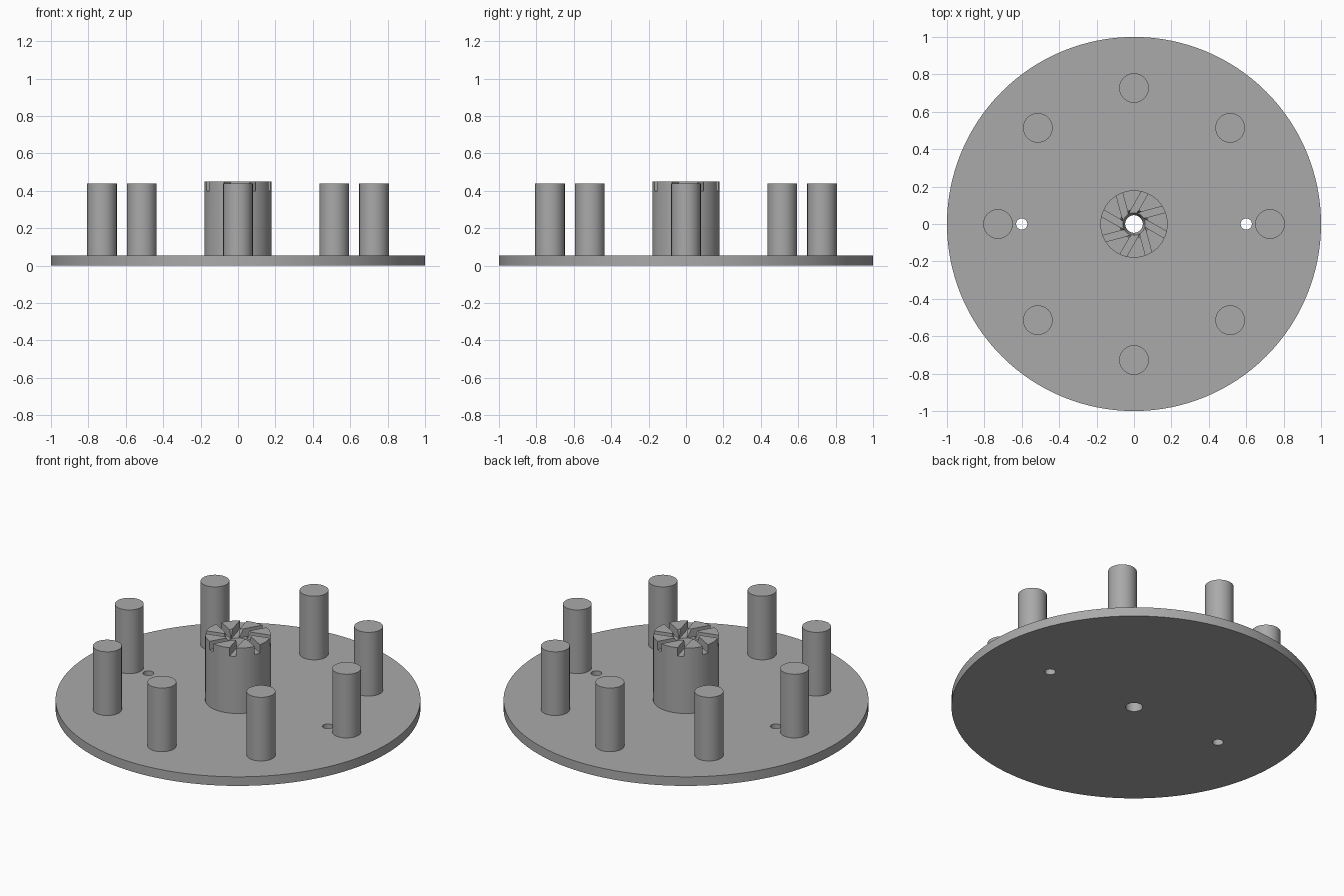
import bpy
from math import sin, cos, pi, radians
from mathutils import Matrix, Vector

if "Cube" in bpy.data.objects:
    bpy.data.objects.remove(bpy.data.objects["Cube"])

PLATE_TOP = 0.055
HUB_TOP = 0.45
BORE = 0.047

grey = bpy.data.materials.new("plain grey")
grey.use_nodes = True
colour = (0.4, 0.4, 0.4, 1)
grey.diffuse_color = colour
grey.node_tree.nodes["Principled BSDF"].inputs["Base Color"].default_value = colour


def cylinder(name, radius, z0, z1, x=0, y=0, sides=64, top_radius=None):
    bpy.ops.mesh.primitive_cone_add(
        vertices=sides, radius1=radius, radius2=top_radius or radius,
        depth=z1 - z0, location=(x, y, (z0 + z1) / 2))
    obj = bpy.context.object
    obj.name = name
    obj.data.materials.append(grey)
    return obj


def cut(target, cutter):
    mod = target.modifiers.new("cut", 'BOOLEAN')
    mod.operation = 'DIFFERENCE'
    mod.solver = 'EXACT'
    mod.object = cutter
    bpy.context.view_layer.objects.active = target
    bpy.ops.object.modifier_apply(modifier=mod.name)
    bpy.data.objects.remove(cutter)


def smooth(obj):
    bpy.ops.object.select_all(action='DESELECT')
    obj.select_set(True)
    bpy.context.view_layer.objects.active = obj
    bpy.ops.object.shade_smooth_by_angle(angle=radians(25))


# Round base plate with centre bore and two small holes
plate = cylinder("base_plate", 1, 0, PLATE_TOP, sides=128)
cut(plate, cylinder("bore_cutter", BORE, -0.1, 0.2))
for side in (-1, 1):
    cut(plate, cylinder("hole_cutter", 0.03, -0.1, 0.2, x=side * 0.6, sides=32))
smooth(plate)

# Central hub with a bore flaring out at the top
hub = cylinder("hub", 0.18, PLATE_TOP, HUB_TOP)
cut(hub, cylinder("bore_cutter", BORE, 0, 0.6))
cut(hub, cylinder("flare_cutter", BORE, 0.36, 0.46, top_radius=0.08))

# Swirled slots across the hub top
for k in range(8):
    bpy.ops.mesh.primitive_cube_add(size=1)
    slot = bpy.context.object
    slot.data.transform(
        Matrix.Rotation(radians(60) + k * pi / 4, 4, 'Z')
        @ Matrix.Translation(Vector((0.15, 0.034, HUB_TOP)))
        @ Matrix.Diagonal((0.3, 0.036, 0.1, 1)))
    cut(hub, slot)
smooth(hub)

# Ring of eight posts
for k in range(8):
    a = k * pi / 4
    smooth(cylinder(f"post_{k + 1}", 0.079, PLATE_TOP, 0.44,
                    0.727 * cos(a), 0.727 * sin(a), sides=48))
